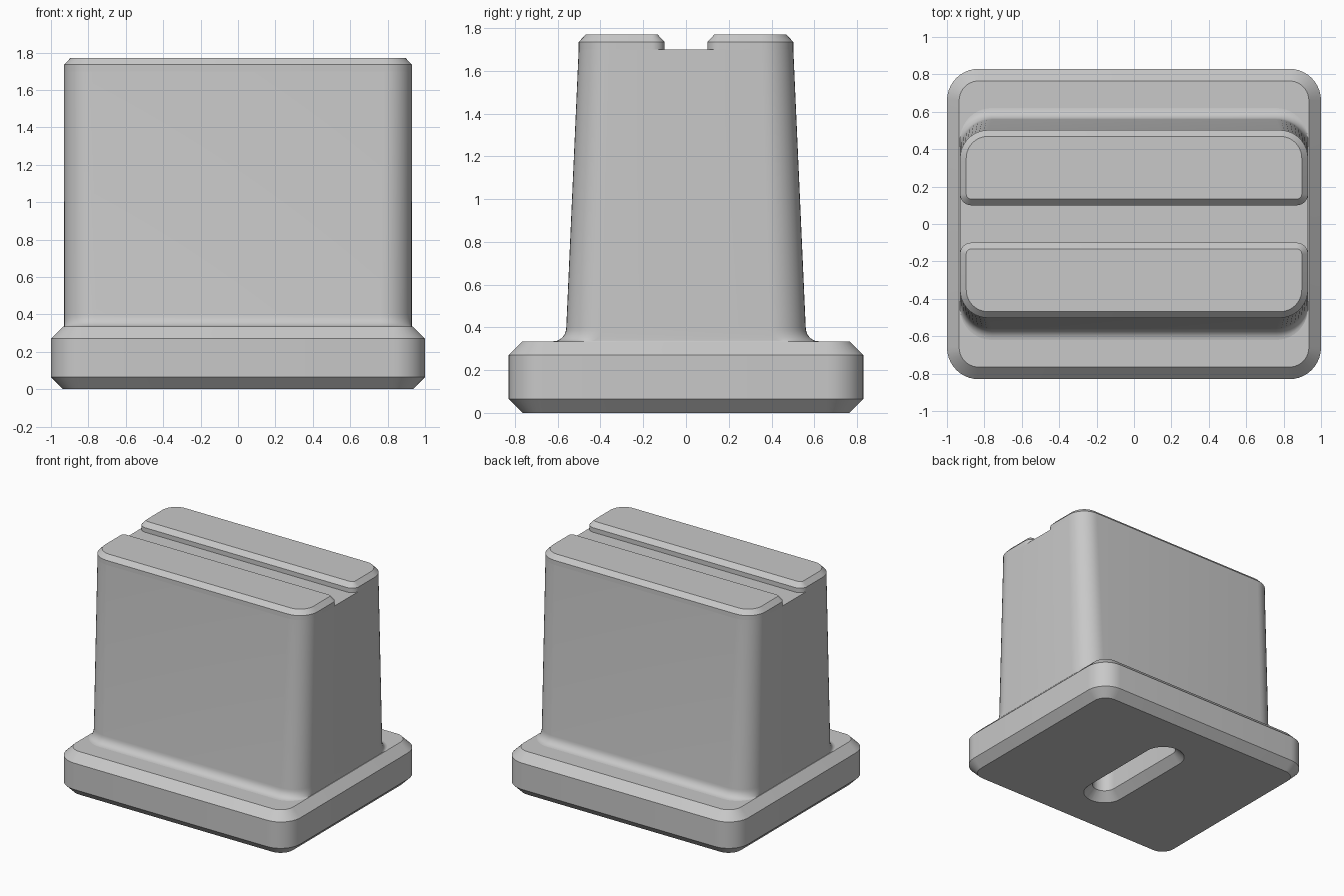
import bpy
import bmesh
from math import sin, cos, pi, radians

default = bpy.data.objects.get("Cube")
if default:
    bpy.data.objects.remove(default, do_unlink=True)

SEGMENTS = 10

# Single plain grey finish
grey = bpy.data.materials.new("plain grey")
grey.use_nodes = True
colour = (0.58, 0.58, 0.58, 1)
grey.diffuse_color = colour
grey.node_tree.nodes["Principled BSDF"].inputs["Base Color"].default_value = colour


def ring(z, hx, y0, y1, r0, r1):
    """Rounded rectangle at height z; r0 rounds the y0 corners, r1 the y1 corners."""
    corners = [(hx - r1, y1 - r1, r1, 0), (r1 - hx, y1 - r1, r1, 1),
               (r0 - hx, y0 + r0, r0, 2), (hx - r0, y0 + r0, r0, 3)]
    points = []
    for cx, cy, r, quarter in corners:
        for i in range(SEGMENTS + 1):
            a = (quarter + i / SEGMENTS) * pi / 2
            points.append((cx + r * cos(a), cy + r * sin(a), z))
    return points


def centred(z, hx, hy, r):
    return ring(z, hx, -hy, hy, r, r)


def loft(name, rings):
    """Skin the rings in order and cap both ends."""
    bm = bmesh.new()
    loops = [[bm.verts.new(p) for p in pts] for pts in rings]
    n = len(loops[0])
    for low, high in zip(loops, loops[1:]):
        for i in range(n):
            j = (i + 1) % n
            bm.faces.new((low[i], low[j], high[j], high[i]))
    bm.faces.new(loops[0][::-1])
    bm.faces.new(loops[-1])
    bmesh.ops.recalc_face_normals(bm, faces=bm.faces)
    mesh = bpy.data.meshes.new(name)
    bm.to_mesh(mesh)
    bm.free()
    mesh.materials.append(grey)
    obj = bpy.data.objects.new(name, mesh)
    bpy.context.collection.objects.link(obj)
    bpy.ops.object.select_all(action="DESELECT")
    obj.select_set(True)
    bpy.context.view_layer.objects.active = obj
    bpy.ops.object.shade_smooth_by_angle(angle=radians(30))
    return obj


# Chamfered base; the skin starts inside the countersunk slot underneath
loft("base", [
    centred(0.30, 0.09, 0.43, 0.089),
    centred(0.065, 0.09, 0.43, 0.089),
    centred(0, 0.155, 0.495, 0.154),
    centred(0, 0.935, 0.765, 0.105),
    centred(0.065, 1.0, 0.83, 0.17),
    centred(0.27, 1.0, 0.83, 0.17),
    centred(0.335, 0.935, 0.765, 0.105),
])

# Tapered body, with a fillet flaring out at the foot of front and back
FLOOR = 1.70
body = []
for i in range(7):
    a = i / 6 * pi / 2
    body.append(centred(0.335 + 0.065 * (1 - cos(a)), 0.93,
                        0.56 + 0.06 * (1 - sin(a)), 0.17))
body.append(centred(FLOOR, 0.93, 0.502, 0.15))
loft("body", body)

# Two chamfered rails leaving a groove between them
for side, name in ((1, "back_rail"), (-1, "front_rail")):
    rings = []
    for z, inset in ((FLOOR, 0), (1.735, 0), (1.77, 0.033)):
        near, far = 0.10 + inset, 0.502 - inset
        r_near, r_far = 0.06 - inset, 0.15 - inset
        if side > 0:
            rings.append(ring(z, 0.93 - inset, near, far, r_near, r_far))
        else:
            rings.append(ring(z, 0.93 - inset, -far, -near, r_far, r_near))
    loft(name, rings)
